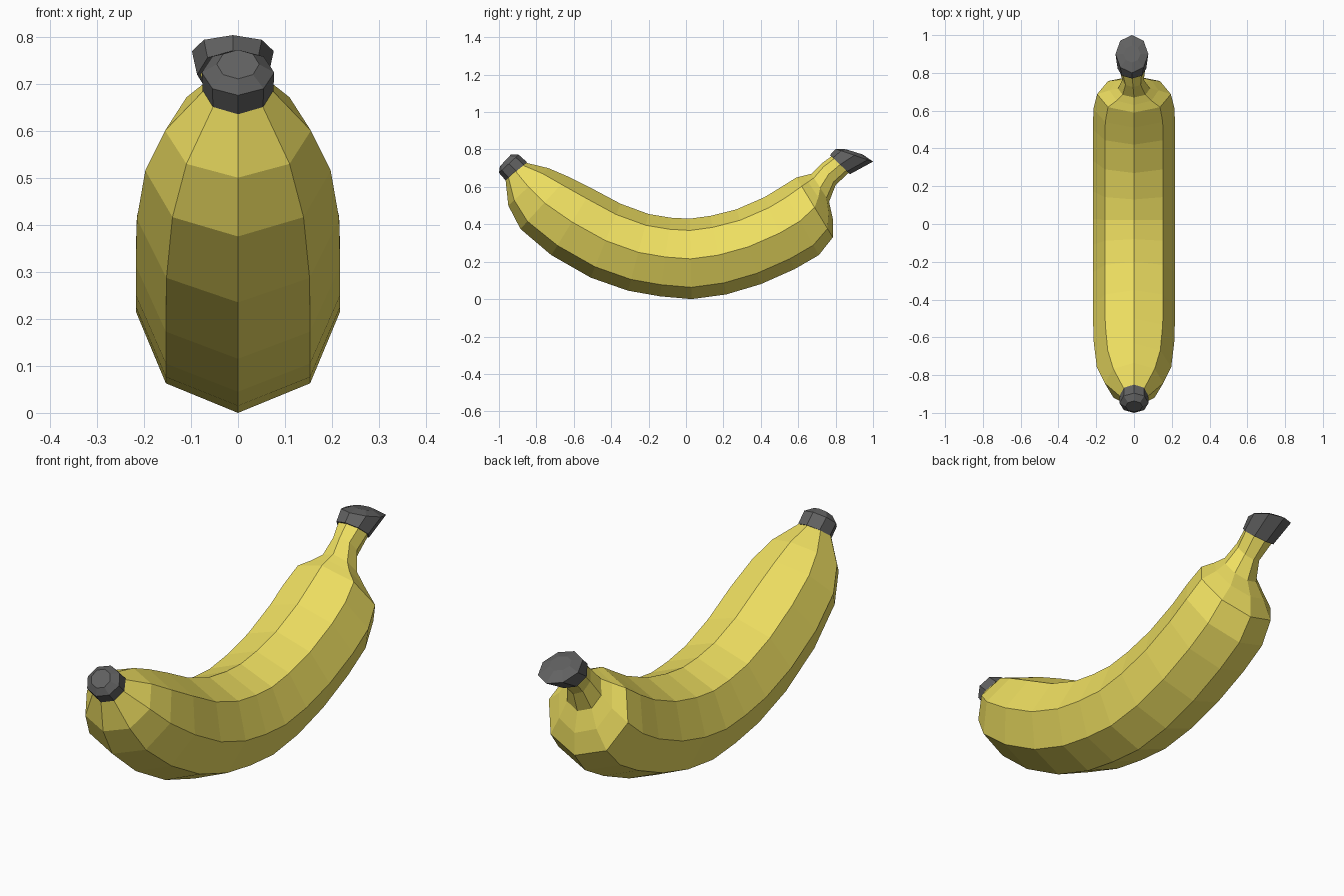
import bpy, bmesh
from math import cos, sin, pi

SIDES = 8


def material(name, rgb):
    m = bpy.data.materials.new(name)
    m.diffuse_color = (*rgb, 1)
    return m


def loft(name, rings, mat):
    """Skin octagonal rings given as (bottom y, z, top y, z, half width, x offset)."""
    bm = bmesh.new()
    loops = []
    for by, bz, ty, tz, w, ox in rings:
        loop = []
        for i in range(SIDES):
            a = 2 * pi * i / SIDES
            t = (1 - cos(a)) / 2
            loop.append(bm.verts.new((ox + w * sin(a), by + (ty - by) * t, bz + (tz - bz) * t)))
        loops.append(loop)
    for p, q in zip(loops, loops[1:]):
        for i in range(SIDES):
            j = (i + 1) % SIDES
            bm.faces.new((p[i], p[j], q[j], q[i]))
    bm.faces.new(loops[0])
    bm.faces.new(loops[-1])
    bmesh.ops.recalc_face_normals(bm, faces=bm.faces)
    me = bpy.data.meshes.new(name)
    bm.to_mesh(me)
    bm.free()
    me.materials.append(mat)
    ob = bpy.data.objects.new(name, me)
    bpy.context.collection.objects.link(ob)
    return ob


yellow = material("yellow_peel", (0.86, 0.74, 0.12))
black = material("black_ends", (0.12, 0.12, 0.12))

# curved peel, from the blossom tip to the stem
loft("peel", [
    (-0.965, 0.64, -0.86, 0.73, 0.073, 0),
    (-0.95, 0.50, -0.735, 0.70, 0.155, 0),
    (-0.885, 0.375, -0.63, 0.655, 0.197, 0),
    (-0.72, 0.235, -0.50, 0.59, 0.215, 0),
    (-0.51, 0.115, -0.35, 0.51, 0.217, 0),
    (-0.31, 0.045, -0.20, 0.455, 0.217, 0),
    (-0.14, 0.015, -0.08, 0.435, 0.217, 0),
    (0.03, 0.0, 0.02, 0.43, 0.217, 0),
    (0.215, 0.025, 0.13, 0.445, 0.217, 0),
    (0.40, 0.08, 0.27, 0.48, 0.217, 0),
    (0.58, 0.16, 0.42, 0.545, 0.217, 0),
    (0.71, 0.235, 0.51, 0.60, 0.215, 0),
    (0.785, 0.33, 0.59, 0.65, 0.195, 0),
    (0.785, 0.43, 0.63, 0.66, 0.13, 0),
    (0.765, 0.52, 0.67, 0.67, 0.085, 0),
    (0.80, 0.61, 0.725, 0.725, 0.057, -0.005),
    (0.87, 0.675, 0.78, 0.765, 0.07, -0.01),
], yellow)

# dark blossom tip
loft("blossom_tip", [
    (-0.962, 0.632, -0.85, 0.732, 0.075, 0),
    (-1.0, 0.675, -0.895, 0.772, 0.077, 0),
    (-0.995, 0.71, -0.937, 0.772, 0.045, 0),
], black)

# dark flared stem end
loft("stem_end", [
    (0.877, 0.668, 0.77, 0.77, 0.076, -0.011),
    (1.0, 0.735, 0.80, 0.803, 0.087, -0.011),
    (0.945, 0.773, 0.855, 0.801, 0.045, -0.011),
], black)
